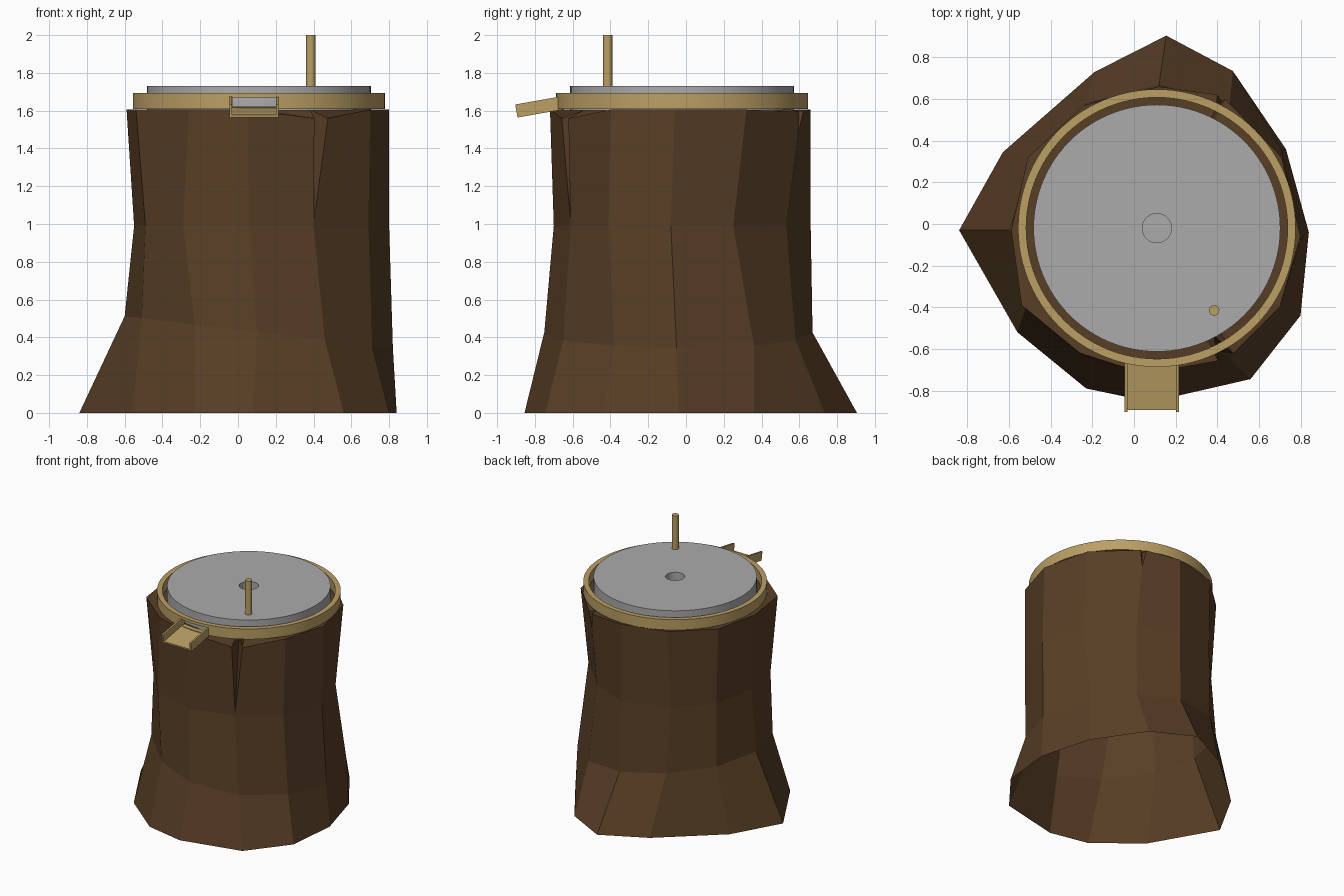
import bpy, bmesh, math
from mathutils import Vector

old = bpy.data.objects.get("Cube")
if old:
    bpy.data.objects.remove(old, do_unlink=True)


def material(name, color):
    m = bpy.data.materials.new(name)
    m.use_nodes = True
    m.diffuse_color = (*color, 1)
    bsdf = next(n for n in m.node_tree.nodes if n.type == 'BSDF_PRINCIPLED')
    bsdf.inputs["Base Color"].default_value = (*color, 1)
    return m


BARK = material("bark brown", (0.098, 0.049, 0.019))
WOOD = material("pale wood", (0.50, 0.35, 0.13))
STONE = material("stone grey", (0.41, 0.41, 0.41))
CX, CY = 0.11, -0.02      # axis of the stone and hoop


def finish(name, bm, mat, smooth=False):
    bmesh.ops.recalc_face_normals(bm, faces=bm.faces)
    mesh = bpy.data.meshes.new(name)
    bm.to_mesh(mesh)
    bm.free()
    mesh.materials.append(mat)
    ob = bpy.data.objects.new(name, mesh)
    bpy.context.collection.objects.link(ob)
    bpy.ops.object.select_all(action='DESELECT')
    bpy.context.view_layer.objects.active = ob
    ob.select_set(True)
    if smooth:
        bpy.ops.object.shade_smooth_by_angle(angle=math.radians(35))
    return ob


def lathe(name, profile, mat, closed=False, center=(CX, CY), steps=96):
    """Spin a (radius, height) profile around a vertical axis."""
    bm = bmesh.new()
    verts = [bm.verts.new((r, 0, z)) for r, z in profile]
    pairs = list(zip(verts, verts[1:] + verts[:1]))
    edges = [bm.edges.new(p) for p in (pairs if closed else pairs[:-1])]
    bmesh.ops.spin(bm, geom=verts + edges, cent=(0, 0, 0), axis=(0, 0, 1),
                   angle=math.tau, steps=steps, use_merge=True)
    bmesh.ops.remove_doubles(bm, verts=bm.verts, dist=0.0001)
    bmesh.ops.translate(bm, verts=bm.verts, vec=(*center, 0))
    return finish(name, bm, mat, True)


def box(name, size, loc, mat):
    bm = bmesh.new()
    bmesh.ops.create_cube(bm, size=1)
    bmesh.ops.scale(bm, vec=size, verts=bm.verts)
    ob = finish(name, bm, mat)
    ob.location = loc
    return ob


# Stump: four irregular twelve-sided rings, with two splits in the rim
root = [(-.84, -.03), (-.63, .345), (-.19, .73), (.155, .905), (.475, .735), (.73, .36),
        (.84, -.04), (.80, -.44), (.56, -.745), (.08, -.855), (-.23, -.79), (-.56, -.52)]
shoulder = [(-.6, -.03), (-.5, .33), (-.23, .58), (.12, .67), (.46, .58), (.71, .36),
            (.82, -.05), (.71, -.38), (.46, -.65), (.1, -.75), (-.23, -.64), (-.51, -.37)]
waist = [(-.55, -.04), (-.48, .3), (-.25, .55), (.12, .66), (.42, .53), (.69, .25),
         (.8, -.08), (.69, -.41), (.4, -.61), (.06, -.7), (-.29, -.6), (-.49, -.37)]
rim = [(-.59, -.03), (-.51, .32), (-.24, .57), (.12, .66), (.42, .61), (.71, .32),
       (.8, -.06), (.7, -.4), (.44, -.64), (.05, -.72), (-.26, -.62), (-.54, -.39)]
# rim corner: (half width, depth inwards, how far up the edge the split starts, rim drop)
splits = {8: (.04, .12, .04, .045), 4: (.022, .06, .78, .01)}

bm = bmesh.new()
heights = [lambda x: 0, lambda x: .44 - .12 * x, lambda x: .99]
rings = [[bm.verts.new((x, y, h(x))) for x, y in pts]
         for pts, h in zip((root, shoulder, waist), heights)]
for low, high in zip(rings, rings[1:]):
    for i in range(12):
        j = (i + 1) % 12
        bm.faces.new((low[i], low[j], high[j], high[i]))

corners, starts, top = [], {}, []
for i, (x, y) in enumerate(rim):
    p = Vector((x, y, 1.605))
    if i not in splits:
        v = bm.verts.new(p)
        corners.append((v, v))
        top.append(v)
        continue
    half, depth, start, drop = splits[i]
    along = (Vector((*rim[(i + 1) % 12], 0)) - Vector((*rim[i - 1], 0))).normalized()
    inward = (Vector((CX, CY, 0)) - Vector((x, y, 0))).normalized()
    down = Vector((0, 0, -drop))
    a = bm.verts.new(p - along * half + down)
    b = bm.verts.new(p + along * half + down)
    inner = bm.verts.new(p + inward * depth)
    starts[i] = bm.verts.new(rings[2][i].co.lerp(p, start))
    bm.faces.new((starts[i], a, inner))
    bm.faces.new((starts[i], inner, b))
    corners.append((a, b))
    top += [a, inner, b]
for i in range(12):
    j = (i + 1) % 12
    face = [rings[2][i], rings[2][j]]
    if j in starts:
        face.append(starts[j])
    face += [corners[j][0], corners[i][1]]
    if i in starts:
        face.append(starts[i])
    bm.faces.new(face)
# top surface fans out from the centre
hub = bm.verts.new((CX, CY, 1.605))
for a, b in zip(top, top[1:] + top[:1]):
    bm.faces.new((a, b, hub))
finish("stump", bm, BARK)

# Millstone with a shallow eye in the middle
lathe("millstone", [(0, 1.63), (.07, 1.63), (.07, 1.73), (.593, 1.73), (.593, 1.6)], STONE)

# Wooden hoop, opened where the spout meets it
hoop = lathe("hoop", [(.628, 1.61), (.667, 1.61), (.667, 1.693), (.628, 1.693)], WOOD, True)
cutter = box("hoop_cutter", (.23, .2, .05), (.085, -.65, 1.645), WOOD)
cutter.hide_render = True
cut = hoop.modifiers.new("opening", 'BOOLEAN')
cut.operation = 'DIFFERENCE'
cut.solver = 'EXACT'
cut.object = cutter
bpy.context.view_layer.update()
bpy.context.view_layer.objects.active = hoop
bpy.ops.object.modifier_apply(modifier=cut.name)
bpy.data.objects.remove(cutter, do_unlink=True)

# Tilted spout: a floor and two side walls
tilt = math.radians(10)
mid = Vector((.085, -.775, 1.62))
up = Vector((0, -math.sin(tilt), math.cos(tilt)))
parts = [box("spout_floor", (.24, .25, .014), mid - up * .028, WOOD)]
for side, sign in (("left", 1), ("right", -1)):
    parts.append(box("spout_wall_" + side, (.014, .25, .07),
                     mid + Vector((sign * .123, 0, 0)), WOOD))
for ob in parts:
    ob.rotation_euler.x = tilt

# Upright turning handle
lathe("handle", [(0, 1.7), (.025, 1.7), (.025, 2), (0, 2)], WOOD,
      center=(.385, -.415), steps=24)
